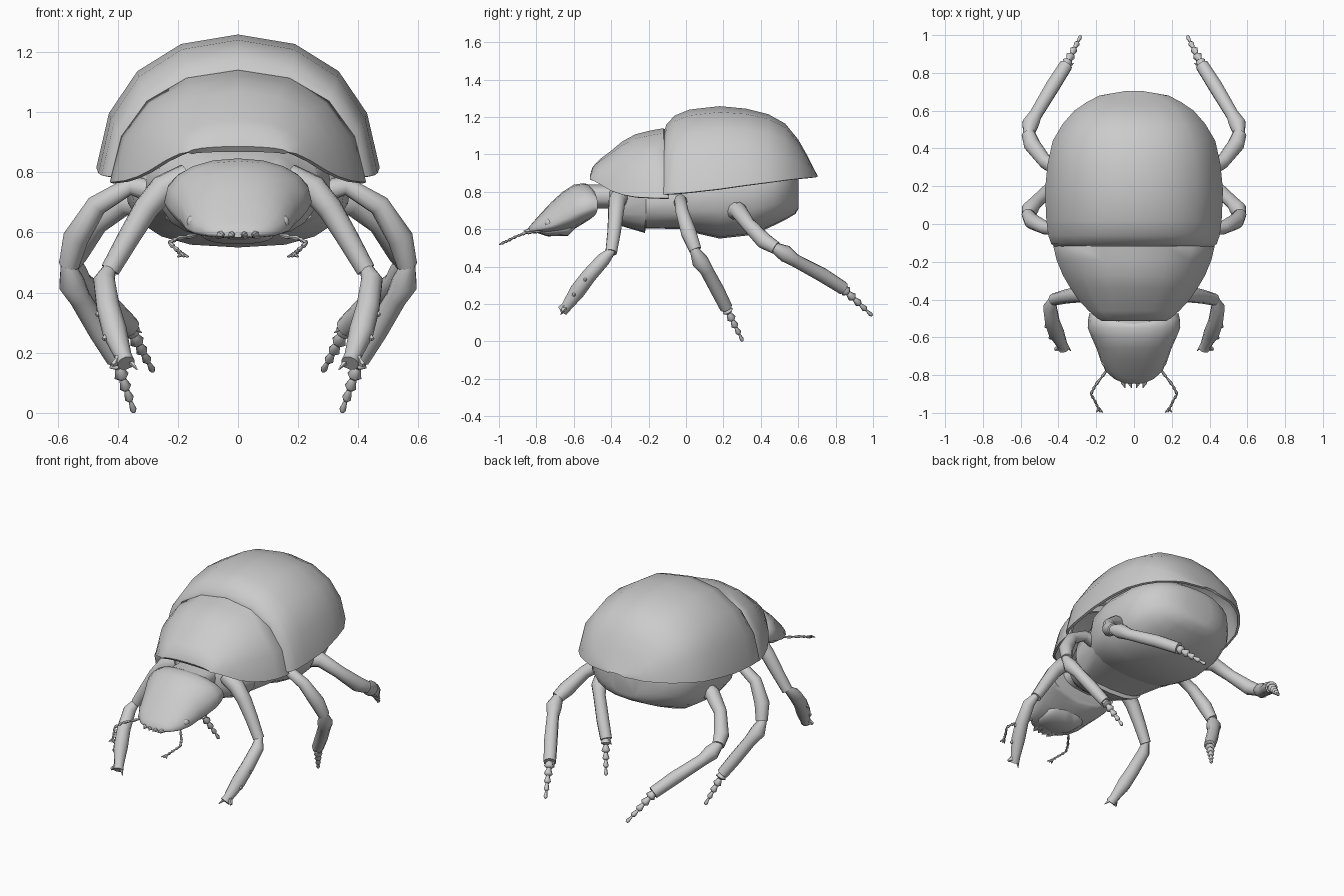
import bpy, bmesh, math
from mathutils import Vector

if "Cube" in bpy.data.objects:
    bpy.data.objects.remove(bpy.data.objects["Cube"])

shell_grey = bpy.data.materials.new("shell_grey")
shell_grey.diffuse_color = (0.6, 0.6, 0.6, 1)
shell_grey.use_nodes = True
shell_grey.node_tree.nodes["Principled BSDF"].inputs["Base Color"].default_value = shell_grey.diffuse_color


def finish(name, bm, mirror=False, thick=0, angle=45):
    me = bpy.data.meshes.new(name)
    bm.to_mesh(me)
    bm.free()
    ob = bpy.data.objects.new(name, me)
    bpy.context.collection.objects.link(ob)
    me.materials.append(shell_grey)
    bpy.ops.object.select_all(action='DESELECT')
    ob.select_set(True)
    bpy.context.view_layer.objects.active = ob
    if thick:
        mod = ob.modifiers.new("thickness", 'SOLIDIFY')
        mod.thickness, mod.offset = thick, -1
        bpy.ops.object.modifier_apply(modifier=mod.name)
    if mirror:
        ob.modifiers.new("mirror", 'MIRROR').use_mirror_merge = False
    bpy.ops.object.shade_smooth_by_angle(angle=math.radians(angle))
    return ob


def loft(bm, rings, closed=True):
    """Skin a list of equal-length point rings; closed rings get end caps."""
    vs = [[bm.verts.new(p) for p in r] for r in rings]
    n = len(rings[0])
    faces = []
    for a, b in zip(vs, vs[1:]):
        for i in range(n if closed else n - 1):
            j = (i + 1) % n
            faces.append(bm.faces.new((a[i], a[j], b[j], b[i])))
    if closed:
        faces += [bm.faces.new(vs[0]), bm.faces.new(vs[-1])]
    bmesh.ops.recalc_face_normals(bm, faces=faces)
    if not closed and sum(f.normal.z for f in faces) < 0:
        bmesh.ops.reverse_faces(bm, faces=faces)


def spow(v, e):
    return math.copysign(abs(v) ** e, v)


def arch(y, w, top, bot, n=8, e=0.93):
    """Half-ellipse rib standing across the body, flared a little at its feet."""
    return [(w * spow(math.cos(math.pi * i / n), e) * (1.02 if i in (0, n) else 1), y,
             bot + (top - bot) * abs(math.sin(math.pi * i / n)) ** e) for i in range(n + 1)]


def oval(y, w, top, mid, bot, n=20, e=0.75):
    """Closed cross-section with its widest line at height mid."""
    pts = []
    for i in range(n):
        a = 2 * math.pi * i / n
        s = spow(math.sin(a), e)
        pts.append((w * spow(math.cos(a), e), y, mid + s * ((top - mid) if s > 0 else (mid - bot))))
    return pts


def tube(bm, pts, n=10):
    """Tapered limb through (x, y, z, radius) points."""
    ps = [Vector(p[:3]) for p in pts]
    rings = []
    for i, p in enumerate(ps):
        d = (ps[min(i + 1, len(ps) - 1)] - ps[max(i - 1, 0)]).normalized()
        u = d.cross(Vector((0.3, 0.9, 0.3)) if abs(d.y) < 0.75 else Vector((1, 0, 0.2))).normalized()
        if rings:
            u = (last - d * last.dot(d)).normalized()
        last = u
        v = d.cross(u)
        rings.append([p + pts[i][3] * (u * math.cos(2 * math.pi * k / n) + v * math.sin(2 * math.pi * k / n))
                      for k in range(n)])
    loft(bm, rings)


def beads(bm, a, b, count, r0, r1):
    """Row of small flared joints from a to b."""
    a, b = Vector(a), Vector(b)
    for i in range(count):
        p, q = a.lerp(b, i / count), a.lerp(b, (i + 1) / count)
        r = r0 + (r1 - r0) * i / count
        tube(bm, [(*p, r * 0.5), (*p.lerp(q, 0.75), r), (*q, r * 0.55)], 6)


# Wing case: open dome
bm = bmesh.new()
loft(bm, [arch(*s) for s in [
    (-.105, .39, 1.04, .785), (-.122, .41, 1.11, .785), (-.105, .43, 1.16, .787), (-.06, .445, 1.208, .79),
    (.02, .455, 1.24, .797), (.18, .462, 1.258, .815), (.32, .448, 1.245, .835), (.44, .422, 1.215, .85),
    (.53, .37, 1.165, .862), (.6, .31, 1.08, .87), (.645, .245, 1.0, .874),
    (.68, .18, .93, .877), (.703, .05, .888, .879)]], closed=False)
finish("wing_case", bm, thick=.015)

# Pronotum: smaller hood in front, with a rolled front lip
bm = bmesh.new()
loft(bm, [arch(*s) for s in [
    (-.50, .15, .868, .86), (-.514, .165, .886, .866), (-.50, .19, .932, .862), (-.46, .235, .975, .84),
    (-.40, .29, 1.02, .805), (-.34, .33, 1.07, .785), (-.27, .37, 1.108, .772),
    (-.19, .402, 1.128, .768), (-.12, .418, 1.14, .766), (-.09, .412, 1.10, .766)]], closed=False)
finish("pronotum", bm, thick=.015)

# Underside
bm = bmesh.new()
loft(bm, [oval(*s) for s in [
    (-.06, .30, .90, .76, .61), (.04, .36, .96, .78, .582), (.18, .38, .99, .80, .55),
    (.36, .37, .99, .80, .57), (.47, .335, .98, .81, .62), (.54, .27, .96, .82, .655),
    (.585, .19, .93, .82, .682), (.602, .09, .90, .81, .71)]])
finish("abdomen", bm, angle=60)
bm = bmesh.new()
loft(bm, [oval(*s) for s in [
    (-.41, .14, .84, .74, .66), (-.355, .20, .88, .73, .62), (-.22, .26, .92, .74, .58),
    (-.215, .27, .92, .74, .605), (0, .32, .94, .75, .60)]])
finish("thorax", bm)
bm = bmesh.new()
loft(bm, [oval(y, .13, .84, .78, .71) for y in (-.55, -.38)])
finish("neck", bm)

# Head: hollowed at the back, narrowing to a flat snout
bm = bmesh.new()
rings = [oval(*s, e=.92) for s in [
    (-.47, .235, .82, .72, .66), (-.50, .242, .842, .715, .645), (-.55, .245, .846, .70, .63),
    (-.60, .225, .838, .68, .60), (-.66, .198, .80, .65, .585), (-.72, .178, .745, .62, .58),
    (-.78, .15, .68, .605, .58), (-.82, .105, .635, .597, .58), (-.845, .05, .605, .595, .583)]]
for k, dip in ((0, .05), (1, .03)):
    rings[k] = [(x, y - dip * (1 - abs(x) / .245), z) for x, y, z in rings[k]]
loft(bm, rings)
finish("head", bm, angle=60)
bm = bmesh.new()
loft(bm, [oval(*s) for s in [(-.79, .09, .62, .60, .578), (-.74, .12, .63, .60, .562),
                             (-.63, .13, .64, .61, .565), (-.585, .10, .66, .64, .61)]])
finish("mouth", bm)
bm = bmesh.new()
bmesh.ops.create_uvsphere(bm, u_segments=10, v_segments=6, radius=.022)
bmesh.ops.translate(bm, verts=bm.verts, vec=(.15, -.735, .635))
finish("eye", bm, mirror=True)
bm = bmesh.new()
for x in (.02, .055):
    tube(bm, [(x + .01, -.80, .595, .018), (x, -.845, .592, .012), (x - .008, -.868, .59, .002)], 6)
finish("mandible", bm, mirror=True)

# Antennae
bm = bmesh.new()
feeler = [(.14, -.77, .59), (.205, -.855, .58), (.228, -.90, .565), (.20, -.95, .54), (.185, -.985, .525)]
for a, b in zip(feeler, feeler[1:]):
    beads(bm, a, b, 2, .009, .009)
for dx in (-.02, -.005, .015):
    tube(bm, [(.187, -.975, .528, .008), (.185 + dx, -.998, .519, .003)], 5)
finish("antenna", bm, mirror=True)

# Legs: thigh path, shin path, foot tip
legs = {
    "front_leg": ([(.17, -.35, .78, .05), (.25, -.37, .745, .047), (.305, -.375, .68, .042),
                   (.365, -.385, .58, .037), (.425, -.40, .475, .032)],
                  [(.425, -.395, .485, .02), (.445, -.44, .44, .037), (.432, -.52, .35, .04),
                   (.41, -.58, .27, .042), (.38, -.64, .185, .028), (.372, -.66, .165, .03)], None),
    "middle_leg": ([(.22, -.02, .72, .05), (.36, -.03, .755, .032), (.47, -.02, .69, .036),
                    (.54, .015, .58, .043), (.562, .05, .49, .034)],
                   [(.568, .04, .50, .022), (.553, .075, .43, .045), (.525, .11, .38, .036),
                    (.46, .17, .27, .037), (.405, .215, .18, .034)], (.345, .303, .002)),
    "back_leg": ([(.26, .24, .70, .06), (.38, .28, .70, .045), (.47, .33, .63, .038),
                  (.54, .42, .535, .045), (.56, .48, .50, .036)],
                 [(.56, .46, .51, .025), (.548, .53, .47, .046), (.52, .58, .435, .035),
                  (.43, .73, .355, .039), (.36, .84, .285, .036)], (.282, .995, .138)),
}
for name, (thigh, shin, tip) in legs.items():
    bm = bmesh.new()
    tube(bm, thigh)
    tube(bm, shin)
    end = Vector(shin[-1][:3])
    along = (end - Vector(shin[-2][:3])).normalized()
    if tip:
        beads(bm, end - along * .01, tip, 5, .03, .007)
    # spurs at the end of the shin
    for side in (Vector((.035, 0, .012)), Vector((-.03, 0, -.01))):
        p = end + side * .6 - along * .02
        tube(bm, [(*p, .012), (*(p + side * .5 + along * .035), .002)], 5)
    # teeth along the digging front shin
    if not tip:
        for s in shin[2:5]:
            p = Vector(s[:3])
            tube(bm, [(*p, .025), (*(p + Vector((.038, -.025, -.025))), .008)], 5)
    finish(name, bm, mirror=True, angle=65)
